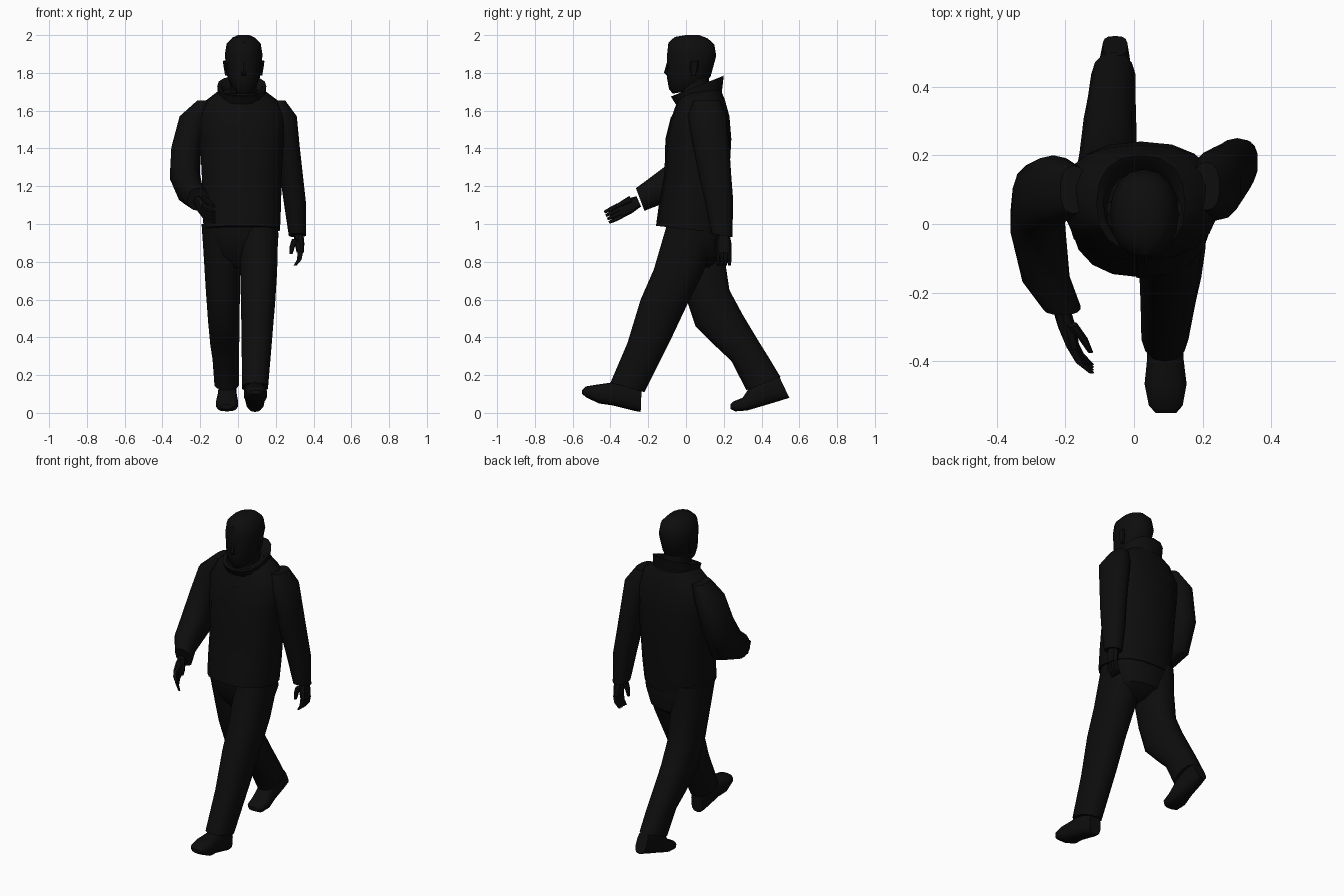
import bpy, bmesh
from math import sin, cos, pi, radians
from mathutils import Vector

if "Cube" in bpy.data.objects:
    bpy.data.objects.remove(bpy.data.objects["Cube"], do_unlink=True)

black = bpy.data.materials.new("soft black")
black.use_nodes = True
black.diffuse_color = (0.004, 0.004, 0.004, 1)
shader = black.node_tree.nodes["Principled BSDF"]
shader.inputs["Base Color"].default_value = black.diffuse_color
shader.inputs["Roughness"].default_value = 1


def rounded(value, squareness):
    """Push a sine or cosine outward so that a circle becomes a rounded box."""
    return abs(value) ** squareness * (1 if value >= 0 else -1)


def skin(name, rings, sides, squareness=0.85):
    """Skin a closed surface over rings of (centre, half depth, half width) vectors."""
    bm = bmesh.new()
    loops = []
    for centre, depth, width in rings:
        angles = [2 * pi * i / sides for i in range(sides)]
        loops.append([bm.verts.new(centre
                                   + depth * rounded(cos(angle), squareness)
                                   + width * rounded(sin(angle), squareness))
                      for angle in angles])
    for lower, upper in zip(loops, loops[1:]):
        for i in range(sides):
            bm.faces.new((lower[i - 1], lower[i], upper[i], upper[i - 1]))
    bm.faces.new(loops[0])
    bm.faces.new(loops[-1])
    bmesh.ops.recalc_face_normals(bm, faces=bm.faces)
    mesh = bpy.data.meshes.new(name)
    bm.to_mesh(mesh)
    bm.free()
    mesh.materials.append(black)
    part = bpy.data.objects.new(name, mesh)
    bpy.context.collection.objects.link(part)
    bpy.ops.object.select_all(action="DESELECT")
    part.select_set(True)
    bpy.context.view_layer.objects.active = part
    bpy.ops.object.shade_smooth_by_angle(angle=radians(40))


def body_part(name, profile, x_start, x_end, bow=0, sides=14, squareness=0.85):
    """Loft a side profile of (front y, front z, back y, back z, half width).

    The centre line runs from x_start to x_end and bows sideways between them.
    """
    rings = []
    for i, (front_y, front_z, back_y, back_z, half_width) in enumerate(profile):
        t = i / (len(profile) - 1)
        x = x_start + (x_end - x_start) * t + bow * sin(pi * t)
        front = Vector((x, front_y, front_z))
        back = Vector((x, back_y, back_z))
        rings.append(((front + back) / 2, (front - back) / 2, Vector((half_width, 0, 0))))
    skin(name, rings, sides, squareness)


def tube(name, points, spread, inward, depths, thicknesses):
    """Skin a flattened tube along points, wide along spread and thin along inward."""
    rings = [(point, spread * depth, inward * thickness)
             for point, depth, thickness in zip(points, depths, thicknesses)]
    skin(name, rings, sides=8)


def hand(side, wrist, knuckles, spread, inward):
    """Build a relaxed hand; spread points to the thumb and inward to the palm."""
    wrist, knuckles = Vector(wrist), Vector(knuckles)
    spread, inward = Vector(spread).normalized(), Vector(inward)
    along = knuckles - wrist
    tube(side + "_palm", (wrist, wrist + along * 0.5, knuckles), spread, inward,
         (0.03, 0.04, 0.04), (0.026, 0.026, 0.02))
    root = wrist + along * 0.3 + spread * 0.03 + inward * 0.02
    tube(side + "_thumb",
         (root, root + along * 0.4 + inward * 0.02, root + along * 0.8 + inward * 0.03),
         spread, inward, (0.018, 0.014, 0.008), (0.018, 0.014, 0.008))
    for i, finger in enumerate(("index", "middle", "ring", "little")):
        base = knuckles + spread * (0.03 - 0.02 * i)
        tube(f"{side}_{finger}_finger",
             (base, base + along * 0.4 + inward * 0.01, base + along * 0.7 + inward * 0.035),
             spread, inward, (0.012, 0.011, 0.007), (0.014, 0.012, 0.008))


# Jacket body, with a thin placket that follows its front edge
middle = 0.02
jacket_profile = [
    (-.155, .99, .205, .95, .205),
    (-.14, 1.1, .22, 1.08, .21),
    (-.11, 1.27, .23, 1.27, .215),
    (-.105, 1.45, .24, 1.45, .225),
    (-.075, 1.57, .23, 1.57, .235),
    (-.05, 1.64, .205, 1.66, .195),
    (-.04, 1.69, .18, 1.72, .12)]
body_part("jacket", jacket_profile, middle, middle, sides=18)
placket_profile = [(y - 0.004, z, y + 0.004, z, 0.014)
                   for y, z, back_y, back_z, half_width in jacket_profile[:5]]
body_part("jacket_placket", placket_profile, middle, middle, sides=4)

# Turned-up collar, rising outside and folding back inside
body_part("collar", [
    (-.055, 1.635, .19, 1.7, .125),
    (-.08, 1.675, .2, 1.785, .13),
    (-.06, 1.68, .185, 1.775, .11),
    (-.03, 1.64, .14, 1.7, .08)], middle, middle, sides=16)

# Head, neck, nose and ears
face = 0.03
body_part("neck", [
    (-.03, 1.62, .13, 1.64, .07),
    (-.03, 1.74, .12, 1.78, .07)], face, face)
body_part("head", [
    (-.07, 1.69, .04, 1.71, .04),
    (-.09, 1.715, .09, 1.74, .065),
    (-.1, 1.77, .13, 1.78, .086),
    (-.1, 1.9, .16, 1.89, .1),
    (-.093, 1.96, .15, 1.95, .09),
    (-.06, 1.99, .115, 1.983, .06),
    (0, 2, .07, 2, .03)], face, face, sides=16, squareness=0.92)
body_part("nose", [
    (-.1, 1.785, -.08, 1.785, .014),
    (-.117, 1.8, -.08, 1.8, .016),
    (-.1, 1.86, -.08, 1.86, .008)], face, face, sides=6)
for side, sign in (("left", 1), ("right", -1)):
    body_part(side + "_ear", [
        (.03, 1.785, .05, 1.785, .008),
        (.02, 1.82, .065, 1.83, .01),
        (.025, 1.86, .065, 1.865, .01)],
        face + sign * 0.09, face + sign * 0.1, sides=8)

# Sleeves: the right arm swings forward, the left one back
body_part("right_sleeve", [
    (.03, 1.655, .17, 1.655, .04),
    (0, 1.57, .2, 1.57, .076),
    (-.03, 1.42, .18, 1.38, .08),
    (-.09, 1.32, .1, 1.19, .08),
    (-.19, 1.245, -.13, 1.105, .07),
    (-.265, 1.19, -.22, 1.07, .055)], -0.175, -0.21, bow=-0.09)
body_part("left_sleeve", [
    (.04, 1.655, .18, 1.655, .04),
    (.01, 1.57, .215, 1.57, .075),
    (.04, 1.4, .23, 1.4, .066),
    (.07, 1.25, .24, 1.25, .062),
    (.1, 1.12, .25, 1.12, .06),
    (.135, .95, .245, .93, .046)], 0.21, 0.314, bow=0.012)

# Hands
hand("right", wrist=(-.21, -.25, 1.12), knuckles=(-.18, -.35, 1.07),
     spread=(0, -.4, .9), inward=(1, 0, 0))
hand("left", wrist=(.32, .2, .95), knuckles=(.33, .2, .85),
     spread=(0, -1, 0), inward=(-1, 0, 0))

# Trousers: seat and two striding legs
body_part("trouser_seat", [
    (-.11, 1.05, .19, 1.05, .195),
    (-.105, .94, .2, .92, .2),
    (-.08, .84, .185, .82, .16),
    (-.02, .77, .12, .77, .07)], 0.012, 0.02, sides=16)
body_part("left_trouser_leg", [
    (-.1, 1, .17, .96, .105),
    (-.17, .76, .09, .74, .1),
    (-.24, .6, 0, .56, .092),
    (-.31, .37, -.08, .39, .082),
    (-.4, .16, -.22, .11, .07)], 0.11, 0.09, bow=0.006)
body_part("right_trouser_leg", [
    (-.09, 1, .19, 1, .105),
    (-.06, .86, .2, .85, .1),
    (-.01, .64, .23, .65, .092),
    (.05, .46, .3, .52, .085),
    (.16, .35, .39, .37, .078),
    (.24, .275, .44, .29, .071),
    (.32, .12, .5, .19, .066)], -0.09, -0.06)

# Shoes from heel to toe: the left heel strikes, the right toe pushes off
body_part("left_shoe", [
    (-.235, .13, -.24, .005, .04),
    (-.29, .17, -.27, .01, .052),
    (-.4, .16, -.39, .04, .054),
    (-.47, .15, -.46, .05, .062),
    (-.53, .14, -.525, .08, .05),
    (-.55, .12, -.55, .1, .03)], 0.09, 0.093, squareness=0.7)
body_part("right_shoe", [
    (.49, .2, .547, .08, .036),
    (.42, .2, .5, .065, .046),
    (.34, .14, .4, .035, .05),
    (.3, .08, .325, .013, .06),
    (.25, .06, .26, .008, .052),
    (.235, .045, .237, .02, .03)], -0.055, -0.06, squareness=0.7)
